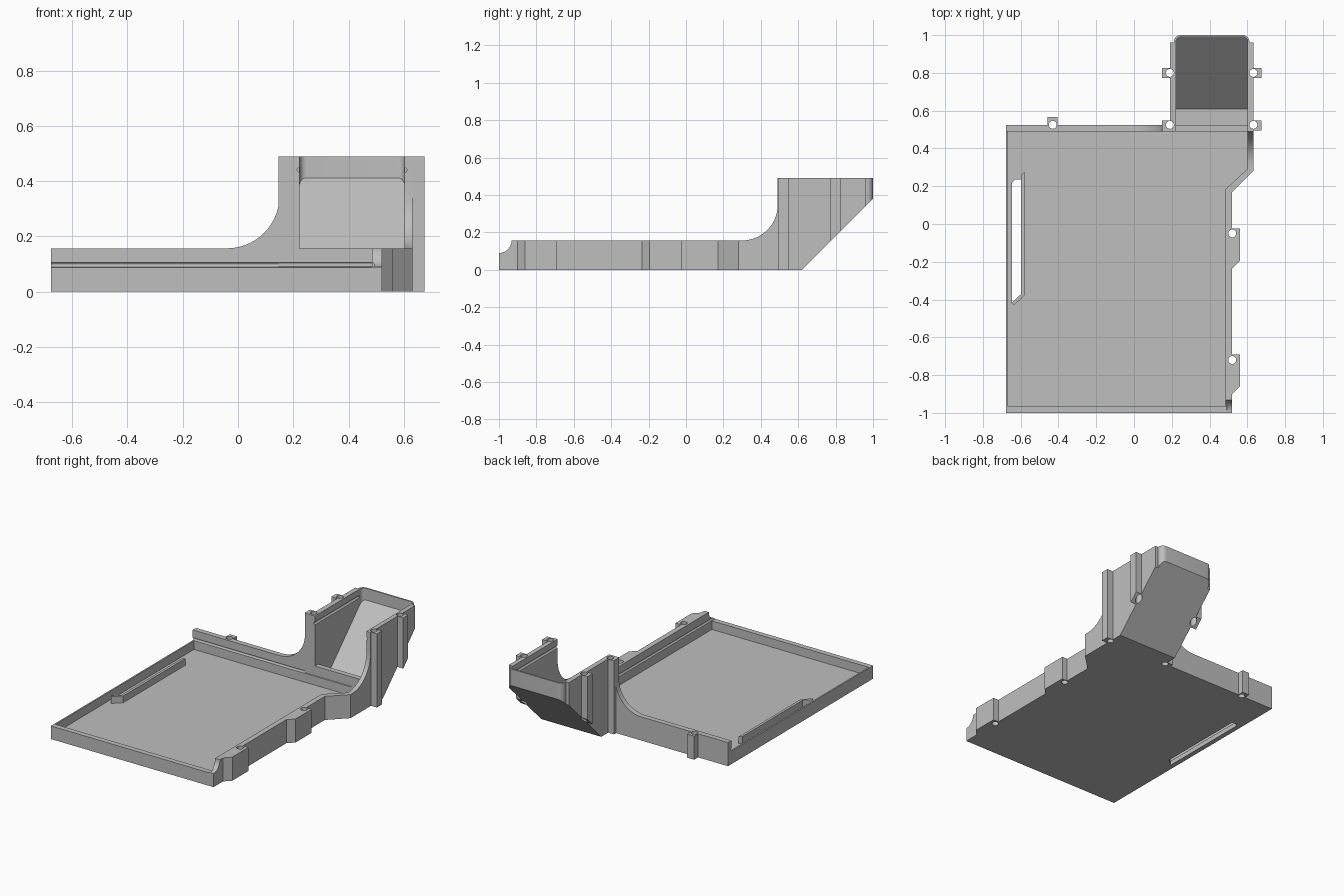
import bpy, bmesh, math
from mathutils import Vector, Matrix

old = bpy.data.objects.get("Cube")
if old:
    bpy.data.objects.remove(old, do_unlink=True)

grey = bpy.data.materials.new("plain grey plastic")
grey.use_nodes = True
tone = (0.52, 0.52, 0.52, 1)
grey.diffuse_color = tone
grey.node_tree.nodes["Principled BSDF"].inputs["Base Color"].default_value = tone


def finish(name, bm):
    bmesh.ops.recalc_face_normals(bm, faces=bm.faces)
    mesh = bpy.data.meshes.new(name)
    bm.to_mesh(mesh)
    bm.free()
    mesh.materials.append(grey)
    obj = bpy.data.objects.new(name, mesh)
    bpy.context.scene.collection.objects.link(obj)
    return obj


def prism(name, pts, axis, lo, hi, round_y=None, radius=0.03):
    """Extrude a 2D outline along an axis; optionally round upright edges at one y."""
    def place(p, d):
        return {"x": (d, *p), "y": (p[0], d, p[1]), "z": (*p, d)}[axis]
    bm = bmesh.new()
    face = bm.faces.new([bm.verts.new(place(p, lo)) for p in pts])
    new = bmesh.ops.extrude_face_region(bm, geom=[face])["geom"]
    shift = Vector(place((0, 0), hi - lo))
    bmesh.ops.translate(bm, verts=[v for v in new if isinstance(v, bmesh.types.BMVert)], vec=shift)
    bmesh.ops.recalc_face_normals(bm, faces=bm.faces)
    if round_y is not None:
        edges = [e for e in bm.edges
                 if all(abs(v.co.y - round_y) < 1e-4 for v in e.verts)
                 and abs(e.verts[0].co.x - e.verts[1].co.x) < 1e-4]
        bmesh.ops.bevel(bm, geom=edges, offset=radius, segments=8, profile=0.5, affect="EDGES")
    return finish(name, bm)


def box(name, x, y, z):
    return prism(name, [(x[0], y[0]), (x[1], y[0]), (x[1], y[1]), (x[0], y[1])], "z", *z)


def rod(name, centre, radius, length, axis):
    turn = {"x": Matrix.Rotation(math.pi / 2, 4, "Y"),
            "y": Matrix.Rotation(math.pi / 2, 4, "X"), "z": Matrix()}[axis]
    bm = bmesh.new()
    bmesh.ops.create_cone(bm, cap_ends=True, segments=24, radius1=radius, radius2=radius,
                          depth=length, matrix=Matrix.Translation(centre) @ turn)
    return finish(name, bm)


def arc(cx, cy, r, a0, a1, n=14):
    steps = [math.radians(a0 + (a1 - a0) * i / n) for i in range(n + 1)]
    return [(cx + r * math.cos(a), cy + r * math.sin(a)) for a in steps]


def cut(obj, cutters):
    for c in cutters:
        mod = obj.modifiers.new("cut", "BOOLEAN")
        mod.object, mod.operation, mod.solver = c, "DIFFERENCE", "EXACT"
    bpy.context.view_layer.update()
    graph = bpy.context.evaluated_depsgraph_get()
    mesh = bpy.data.meshes.new_from_object(obj.evaluated_get(graph))
    obj.modifiers.clear()
    obj.data = mesh


LEFT, RIGHT, FRONT, BACK = -0.677, 0.52, -1.0, 0.525
RIM, LOW, TOP, FLOOR = 0.157, 0.087, 0.49, 0.03
IN_X0, IN_X1 = 0.223, 0.602

# Cutters: screw holes, grooves, slot, chute hollow
screws = [rod("screw_cutter", (x, y, 0.25), 0.021, 0.8, "z") for x, y in
          [(RIGHT, -0.72), (RIGHT, -0.05), (-0.43, BACK)]
          + [(x, y) for x in (0.19, 0.632) for y in (BACK, 0.80)]]
back_groove = rod("groove_cutter", (-0.1, 0.49, 0.097), 0.008, 1.18, "x")
side_groove = rod("groove_cutter", (0.485, -0.42, 0.097), 0.008, 1.2, "y")
chute_grooves = [rod("groove_cutter", (x, 0.71, 0.44), 0.009, 0.5, "y") for x in (IN_X0, IN_X1)]
slot = prism("slot_cutter", [(-0.597, 0.235), (-0.63, 0.235), (-0.645, 0.22), (-0.645, -0.42),
                             (-0.635, -0.41), (-0.597, -0.372)], "z", -0.1, 0.2)
front_scoop = prism("scoop_cutter", arc(FRONT, RIM, 0.067, 0, -90) + [(-1.1, 0.09), (-1.1, 0.3), (-0.933, 0.3)],
                    "x", 0.4, 0.7)
hollow = prism("hollow_cutter", [(BACK, FLOOR), (0.608, FLOOR), (0.99, 0.412), (0.99, 0.6), (BACK, 0.6)],
               "x", IN_X0, IN_X1, round_y=0.99, radius=0.025)
entry = box("entry_cutter", (IN_X0, IN_X1), (0.4, 0.54), (RIM, 0.6))
under_ramp = prism("ramp_cutter", [(0.52, -0.1), (1.2, 0.58), (1.2, -0.1)], "x", 0, 1)

# Tray floor
floor = prism("tray_floor", [(LEFT, FRONT), (RIGHT, FRONT), (RIGHT, 0.17), (0.632, 0.28),
                             (0.632, BACK), (LEFT, BACK)], "z", 0, FLOOR)
cut(floor, screws + [slot])

# Low front and left walls
box("front_wall", (LEFT, RIGHT), (FRONT, -0.965), (0, LOW))
box("left_wall", (LEFT, -0.667), (FRONT, BACK), (0, LOW))

# Right wall with two screw lugs and an angled step
lugs = []
for end in (-0.69, -0.025):
    lugs += [(RIGHT, end - 0.21), (0.56, end - 0.17), (0.56, end), (RIGHT, end)]
right_wall = prism("right_wall", [(0.485, FRONT), (RIGHT, FRONT)] + lugs +
                   [(RIGHT, 0.17), (0.632, 0.28), (0.632, BACK), (IN_X1, BACK),
                    (IN_X1, 0.293), (0.485, 0.185)], "z", 0, RIM)
cut(right_wall, screws[:2] + [screws[5], side_groove, front_scoop])

# Curved fin rising from the right wall to the chute
fin = prism("right_fin", [(0.28, 0.1), (0.28, RIM)] + arc(0.30, 0.347, 0.19, -90, 0) +
            [(0.49, TOP), (BACK, TOP), (BACK, 0.1)], "x", IN_X1, 0.632)
cut(fin, [screws[5], chute_grooves[1]])

# Back wall sweeping up to the chute
back_wall = prism("back_wall", [(LEFT, 0), (LEFT, RIM)] + arc(-0.04, 0.347, 0.19, -90, 0) +
                  [(0.15, TOP), (IN_X0, TOP), (IN_X0, RIM), (0.632, RIM), (0.632, 0)],
                  "y", 0.49, BACK)
cut(back_wall, [screws[2], screws[3], screws[5], back_groove, chute_grooves[0]])

# Screw lug behind the back wall
back_lug = box("back_lug", (-0.457, -0.405), (0.51, 0.567), (0, RIM))
cut(back_lug, [screws[2]])

# Chute with mirrored screw lugs, sloping base and rounded end
mid = 0.411
half = [(0.264, 0.495), (0.264, 0.548), (0.221, 0.548), (0.221, 0.773), (0.264, 0.773),
        (0.264, 0.825), (0.221, 0.825), (0.221, 0.96), (0.2, 0.96), (0.2, 1.0)]
outline = [(mid + x, y) for x, y in half] + [(mid - x, y) for x, y in reversed(half)]
chute = prism("chute", outline, "z", 0, TOP, round_y=1.0, radius=0.035)
cut(chute, [under_ramp, hollow, entry] + screws[3:] + chute_grooves)

# Raised rib around the floor slot
prism("slot_rib", [(-0.58, 0.275), (-0.58, -0.378), (-0.635, -0.43), (-0.645, -0.415),
                   (-0.597, -0.37), (-0.597, 0.26)], "z", 0, 0.075)

# Remove cutters, then shade curved faces smooth
for obj in list(bpy.data.objects):
    if obj.name.split(".")[0].endswith("_cutter"):
        bpy.data.objects.remove(obj, do_unlink=True)
bpy.ops.object.select_all(action="DESELECT")
for obj in bpy.context.scene.objects:
    if obj.type == "MESH":
        obj.select_set(True)
        bpy.context.view_layer.objects.active = obj
bpy.ops.object.shade_smooth_by_angle(angle=math.radians(30))
